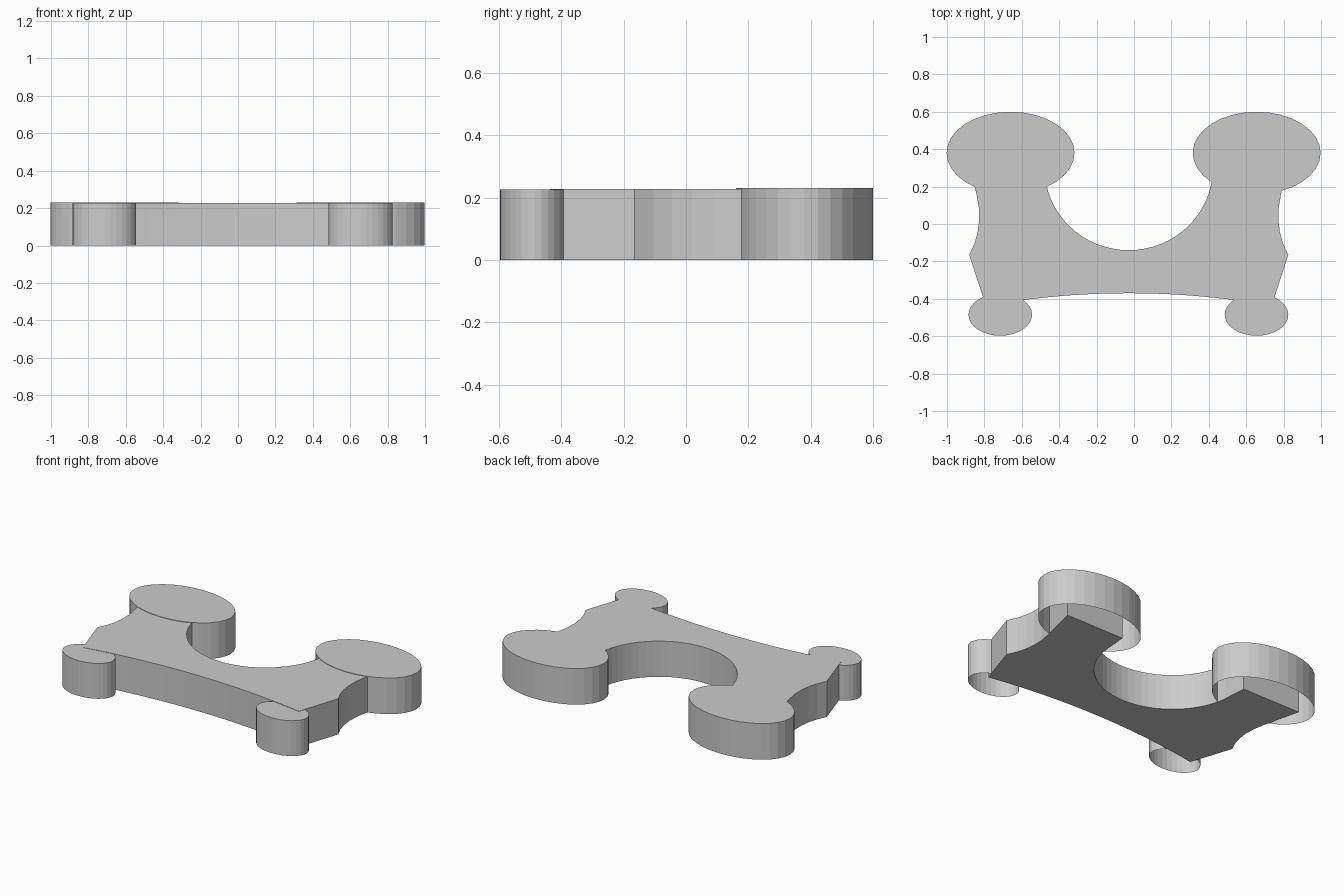
import bpy, bmesh
from math import sin, cos, pi

if "Cube" in bpy.data.objects:
    bpy.data.objects.remove(bpy.data.objects["Cube"])

CX = -0.028  # symmetry line of the plate


def finish(bm, name):
    bmesh.ops.recalc_face_normals(bm, faces=bm.faces)
    mesh = bpy.data.meshes.new(name)
    bm.to_mesh(mesh)
    bm.free()
    ob = bpy.data.objects.new(name, mesh)
    bpy.context.collection.objects.link(ob)
    return ob


def prism(name, outline, height, closed_bottom=True):
    """Upright extrusion of an outline, optionally open underneath."""
    bm = bmesh.new()
    low = [bm.verts.new((x, y, 0)) for x, y in outline]
    top = [bm.verts.new((x, y, height)) for x, y in outline]
    n = len(outline)
    for i in range(n):
        j = (i + 1) % n
        bm.faces.new((low[i], low[j], top[j], top[i]))
    bm.faces.new(top)
    if closed_bottom:
        bm.faces.new(low[::-1])
    else:
        # orient the open shell outwards explicitly
        bm.normal_update()
    return finish(bm, name)


def ellipse(cx, cy, rx, ry, n=32):
    return [(cx + rx * cos(2 * pi * i / n), cy + ry * sin(2 * pi * i / n)) for i in range(n)]


# Right half of the plate, x measured from its symmetry line, front centre to back
half = [(0.764 * i / 10, -0.37 - 0.067 * (i / 10) ** 2) for i in range(11)]
half += [(0.853, -0.165), (0.825, -0.105), (0.808, -0.045), (0.80, 0.02),
         (0.802, 0.09), (0.815, 0.165), (0.838, 0.26), (0.875, 0.41), (0.458, 0.41)]
half += [(0.45 * cos(pi / 2 * i / 16), 0.3 - 0.44 * sin(pi / 2 * i / 16)) for i in range(17)]
half[-1] = (0.0, -0.14)
left = [(-x, y) for x, y in half[-2:0:-1]]
prism("body_plate", [(CX + x, y) for x, y in half + left], 0.228)

# Disc-shaped ends, open underneath
for side, big_x, small_x in (("left", -0.66, -0.715), ("right", 0.656, 0.655)):
    prism("back_disc_" + side, ellipse(big_x, 0.38, 0.342, 0.22), 0.231, False)
    prism("front_disc_" + side, ellipse(small_x, -0.485, 0.17, 0.112), 0.226, False)
